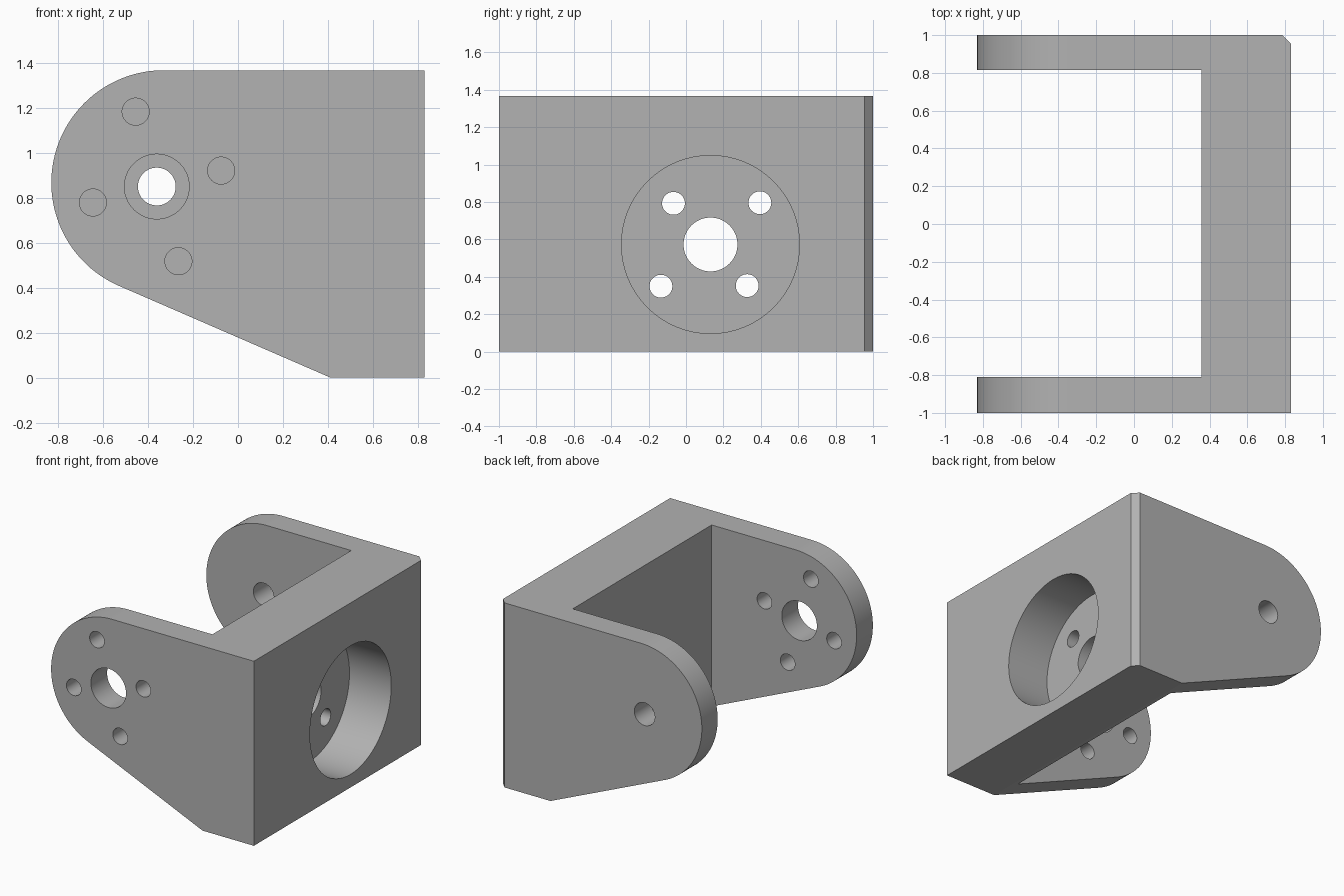
import bpy, bmesh, math
from mathutils import Matrix, Vector

cube = bpy.data.objects.get("Cube")
if cube:
    bpy.data.objects.remove(cube, do_unlink=True)

# Single flat grey
GREY = (0.445, 0.445, 0.445, 1.0)
grey = bpy.data.materials.new("plain_grey")
grey.use_nodes = True
grey.diffuse_color = GREY
grey.node_tree.nodes["Principled BSDF"].inputs["Base Color"].default_value = GREY


def add_object(name, bm):
    bmesh.ops.recalc_face_normals(bm, faces=bm.faces[:])
    mesh = bpy.data.meshes.new(name)
    bm.to_mesh(mesh)
    bm.free()
    mesh.materials.append(grey)
    obj = bpy.data.objects.new(name, mesh)
    bpy.context.collection.objects.link(obj)
    return obj


def prism(name, points, direction):
    """Extrude a closed outline along a direction."""
    bm = bmesh.new()
    face = bm.faces.new([bm.verts.new(p) for p in points])
    ext = bmesh.ops.extrude_face_region(bm, geom=[face])
    moved = [g for g in ext["geom"] if isinstance(g, bmesh.types.BMVert)]
    bmesh.ops.translate(bm, verts=moved, vec=direction)
    return add_object(name, bm)


def drill(name, axis, start, end, u, z, radius):
    """Cylinder cutter running along x or y between start and end."""
    bm = bmesh.new()
    mid = (start + end) / 2
    if axis == "X":
        place = Matrix.Translation((mid, u, z)) @ Matrix.Rotation(math.pi / 2, 4, "Y")
    else:
        place = Matrix.Translation((u, mid, z)) @ Matrix.Rotation(math.pi / 2, 4, "X")
    bmesh.ops.create_cone(bm, cap_ends=True, segments=64, radius1=radius,
                          radius2=radius, depth=end - start, matrix=place)
    return add_object(name, bm)


def cut(body, cutter):
    cutter.hide_render = True
    mod = body.modifiers.new("cut", "BOOLEAN")
    mod.operation = "DIFFERENCE"
    mod.solver = "EXACT"
    mod.object = cutter
    bpy.context.view_layer.objects.active = body
    bpy.ops.object.modifier_apply(modifier=mod.name)
    bpy.data.objects.remove(cutter, do_unlink=True)


# Bracket body: side profile with a rounded nose and a sloping underside
RIGHT, HEIGHT, R = 0.83, 1.366, 0.5
cx, cz = -0.33, HEIGHT - R
toe = Vector((0.41, 0.0))
to_centre = Vector((cx, cz)) - toe
tangent = math.sqrt(to_centre.length ** 2 - R ** 2)
slope = math.atan2(to_centre.y, to_centre.x) + math.atan2(R, tangent)
end = slope + math.pi / 2
STEPS = 56
outline = [(RIGHT, -1, 0), (RIGHT, -1, HEIGHT)]
for i in range(STEPS + 1):
    a = math.pi / 2 + (end - math.pi / 2) * i / STEPS
    outline.append((cx + R * math.cos(a), -1, cz + R * math.sin(a)))
outline.append((toe.x, -1, 0))
bracket = prism("bracket", outline, (0, 2, 0))

# Gap between the two arms
gap = [(-1.2, -0.81, -0.2), (0.357, -0.81, -0.2), (0.357, 0.815, -0.2), (-1.2, 0.815, -0.2)]
cut(bracket, prism("arm_gap", gap, (0, 0, 2)))

# Chamfered vertical corner
corner = [(RIGHT - 0.145, 1.1, -0.2), (RIGHT + 0.1, 0.855, -0.2), (RIGHT + 0.1, 1.1, -0.2)]
cut(bracket, prism("corner_chamfer", corner, (0, 0, 2)))

# Front arm: shaft hole with four screw holes around it
for x, z, r in [(-0.361, 0.849, 0.144), (-0.455, 1.182, 0.06), (-0.075, 0.92, 0.06),
                (-0.645, 0.778, 0.06), (-0.265, 0.517, 0.06)]:
    cut(bracket, drill("front_arm_hole", "Y", -1.1, -0.7, x, z, r))

# Back arm: one pivot hole
cut(bracket, drill("back_arm_hole", "Y", 0.7, 1.1, -0.361, 0.849, 0.084))

# Bridge: deep round pocket, then holes through its floor
cut(bracket, drill("bridge_pocket", "X", 0.488, 1.0, 0.131, 0.573, 0.476))
for y, z, r in [(0.131, 0.573, 0.144), (-0.067, 0.793, 0.061), (0.395, 0.796, 0.061),
                (-0.134, 0.35, 0.061), (0.327, 0.353, 0.061)]:
    cut(bracket, drill("bridge_hole", "X", 0.2, 0.6, y, z, r))

# Smooth round walls, crisp edges, flat large faces
bpy.ops.object.select_all(action="DESELECT")
bracket.select_set(True)
bpy.context.view_layer.objects.active = bracket
bpy.ops.object.shade_smooth_by_angle(angle=math.radians(20))
weighted = bracket.modifiers.new("flat_faces", "WEIGHTED_NORMAL")
weighted.keep_sharp = True
